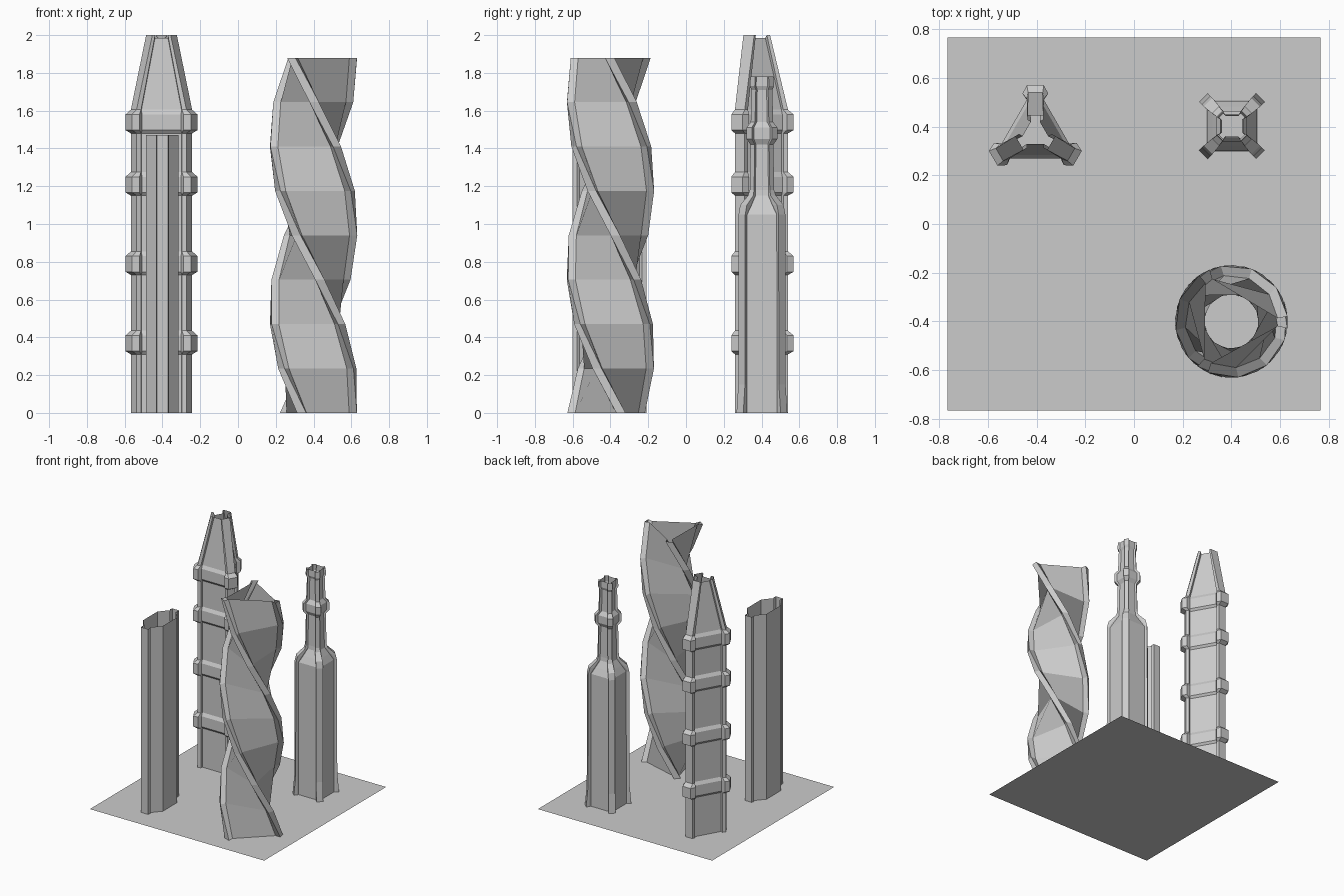
import bpy, bmesh
from math import sin, cos, radians

if "Cube" in bpy.data.objects:
    bpy.data.objects.remove(bpy.data.objects["Cube"])


def section(n, start, pts):
    """n-fold outline; pts are (radial, half-width) pairs of one corner rib, tip first."""
    half = [(d, -w) for d, w in reversed(pts)] + list(pts)
    out = []
    for i in range(n):
        a = radians(start + i * 360 / n)
        out += [(d * cos(a) - w * sin(a), d * sin(a) + w * cos(a)) for d, w in half]
    return out


def loft(name, centre, n, levels, tip_rise=0.0):
    """Open tube through levels of (z, start angle, rib points)."""
    bm = bmesh.new()
    rows = []
    for k, (z, start, pts) in enumerate(levels):
        m = len(pts)
        row = []
        for j, (x, y) in enumerate(section(n, start, pts)):
            inner = j % (2 * m) in (0, 2 * m - 1)
            drop = tip_rise if k == len(levels) - 1 and inner else 0
            row.append(bm.verts.new((centre[0] + x, centre[1] + y, z - drop)))
        rows.append(row)
    for a, b in zip(rows, rows[1:]):
        for j in range(len(a)):
            k = (j + 1) % len(a)
            bm.faces.new((a[j], a[k], b[k], b[j]))
    mesh = bpy.data.meshes.new(name)
    bm.to_mesh(mesh)
    bm.free()
    ob = bpy.data.objects.new(name, mesh)
    bpy.context.collection.objects.link(ob)
    return ob


# ground sheet
bpy.ops.mesh.primitive_plane_add(size=1.53)
bpy.context.object.name = "base_sheet"

# triangular tower with four ring bands and a tapered crown
body = [(0.17, 0.03), (0.145, 0.035), (0.135, 0.022)]
ring = [(0.20, 0.035), (0.165, 0.053), (0.14, 0.035)]
crown = [(0.075, 0.033), (0.058, 0.033), (0.05, 0.018)]
levels = [(0, 90, body)]
for z in (0.37, 0.79, 1.21, 1.54):
    levels += [(z - 0.06, 90, body), (z - 0.043, 90, ring),
               (z + 0.04, 90, ring), (z + 0.065, 90, body)]
levels.append((2.0, 90, crown))
loft("banded_triangle_tower", (-0.405, 0.37), 3, levels, 0.015)


# square stepped tower
def rib(d, w, neck):
    return [(d, w), (neck + 0.012, w * 0.9), (neck, w * 0.7)]


steps = [(0, 0.165, 0.025, 0.13), (0.15, 0.152, 0.025, 0.13),
         (1.05, 0.15, 0.025, 0.128), (1.10, 0.138, 0.025, 0.095),
         (1.15, 0.085, 0.02, 0.062), (1.18, 0.075, 0.016, 0.06),
         (1.42, 0.070, 0.016, 0.055), (1.45, 0.095, 0.020, 0.075),
         (1.51, 0.095, 0.020, 0.075), (1.54, 0.068, 0.016, 0.05),
         (1.71, 0.062, 0.016, 0.046), (1.73, 0.072, 0.018, 0.056),
         (1.78, 0.068, 0.018, 0.054)]
loft("stepped_square_tower", (0.402, 0.402), 4,
     [(z, 45, rib(d, w, n)) for z, d, w, n in steps])

# twisted triangular tower
tri = [(0.23, 0.025), (0.19, 0.016)]
loft("twisted_tower", (0.4, -0.4), 3,
     [(1.88 * k / 8, 14 - 255 * k / 8, tri) for k in range(9)])

# plain two-ribbed tower
lens = [(0.195, 0.03), (0.172, 0.034), (0.16, 0.025), (0.09, 0.086)]
loft("flat_tower", (-0.4, -0.405), 2, [(0, 90, lens), (1.47, 90, lens)])
